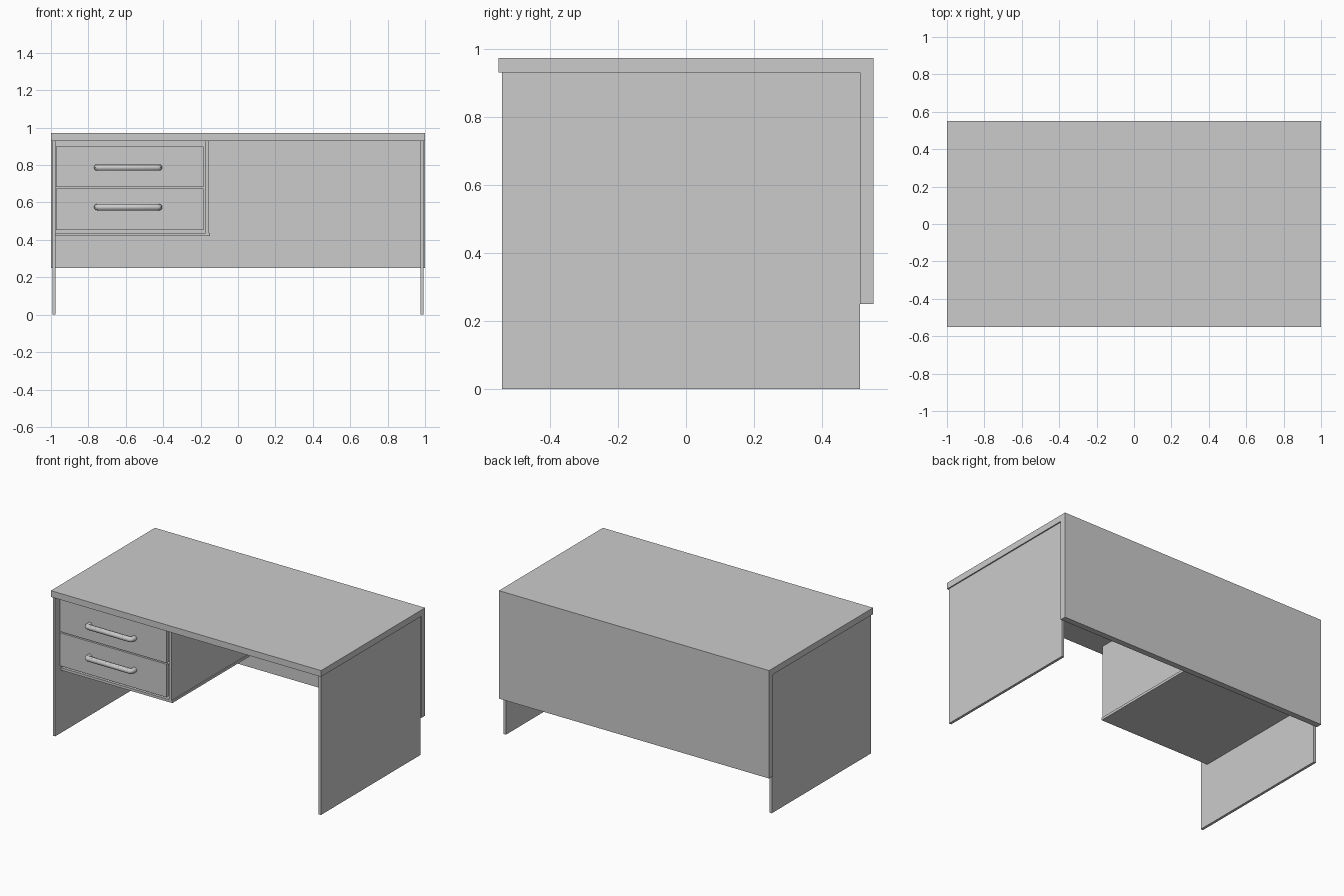
import bpy, bmesh
from mathutils import Vector

if "Cube" in bpy.data.objects:
    bpy.data.objects.remove(bpy.data.objects["Cube"])


def add_mesh(name, bm):
    bmesh.ops.recalc_face_normals(bm, faces=bm.faces[:])
    me = bpy.data.meshes.new(name)
    bm.to_mesh(me)
    bm.free()
    ob = bpy.data.objects.new(name, me)
    bpy.context.collection.objects.link(ob)
    return ob


def boxes(name, *ranges):
    """One object from boxes given as (x0, x1, y0, y1, z0, z1)."""
    bm = bmesh.new()
    for x0, x1, y0, y1, z0, z1 in ranges:
        vs = bmesh.ops.create_cube(bm, size=1)["verts"]
        for v in vs:
            v.co = Vector((x1 if v.co.x > 0 else x0,
                           y1 if v.co.y > 0 else y0,
                           z1 if v.co.z > 0 else z0))
    return add_mesh(name, bm)


def handle(name, x0, x1, y_wall, y_bar, z, r):
    """Round pull bar with rounded corners running back to the drawer front."""
    c = 0.012
    pts = [(x0, y_wall), (x0, y_bar + c), (x0 + c * 0.3, y_bar + c * 0.3),
           (x0 + c, y_bar), (x1 - c, y_bar), (x1 - c * 0.3, y_bar + c * 0.3),
           (x1, y_bar + c), (x1, y_wall)]
    cu = bpy.data.curves.new(name, "CURVE")
    cu.dimensions = "3D"
    cu.bevel_depth = r
    cu.bevel_resolution = 4
    cu.use_fill_caps = True
    sp = cu.splines.new("POLY")
    sp.points.add(len(pts) - 1)
    for p, (x, y) in zip(sp.points, pts):
        p.co = (x, y, z, 1)
    ob = bpy.data.objects.new(name, cu)
    bpy.context.collection.objects.link(ob)
    bpy.ops.object.select_all(action="DESELECT")
    ob.select_set(True)
    bpy.context.view_layer.objects.active = ob
    bpy.ops.object.convert(target="MESH")
    bpy.ops.object.shade_smooth_by_angle()


# Desk top and modesty panel share one L-shaped profile (y, z)
profile = [(-0.55, 0.93), (0.51, 0.93), (0.51, 0.25),
           (0.55, 0.25), (0.55, 0.972), (-0.55, 0.972)]
bm = bmesh.new()
face = bm.faces.new([bm.verts.new((-1, y, z)) for y, z in profile])
ext = bmesh.ops.extrude_face_region(bm, geom=[face])["geom"]
bmesh.ops.translate(bm, vec=(2, 0, 0),
                    verts=[g for g in ext if isinstance(g, bmesh.types.BMVert)])
add_mesh("top_and_back_panel", bm)

# Side panels
for side, s in (("left", -1), ("right", 1)):
    x0, x1 = sorted((s * 0.975, s * 0.992))
    boxes(side + "_side_panel", (x0, x1, -0.54, 0.51, 0, 0.93))

# Drawer housing
boxes("drawer_divider", (-0.175, -0.155, -0.48, 0.51, 0.437, 0.93))
boxes("drawer_base", (-0.975, -0.15, -0.48, 0.51, 0.42, 0.437))

# Drawers: front board, open tray behind it, pull handle
L, R, F, B, T = -0.974, -0.185, -0.49, 0.49, 0.015
for label, z0, z1, zh in (("lower", 0.453, 0.674, 0.575), ("upper", 0.682, 0.90, 0.787)):
    boxes(label + "_drawer_front", (L, R, F, F + 0.02, z0, z1))
    y0, t = F + 0.02, z1 - 0.02
    boxes(label + "_drawer_tray",
          (L, R, y0, B, z0, z0 + T),
          (L, L + T, y0, B, z0 + T, t),
          (R - T, R, y0, B, z0 + T, t),
          (L + T, R - T, B - T, B, z0 + T, t))
    handle(label + "_drawer_handle", -0.753, -0.422, F + 0.005, -0.523, zh, 0.017)
